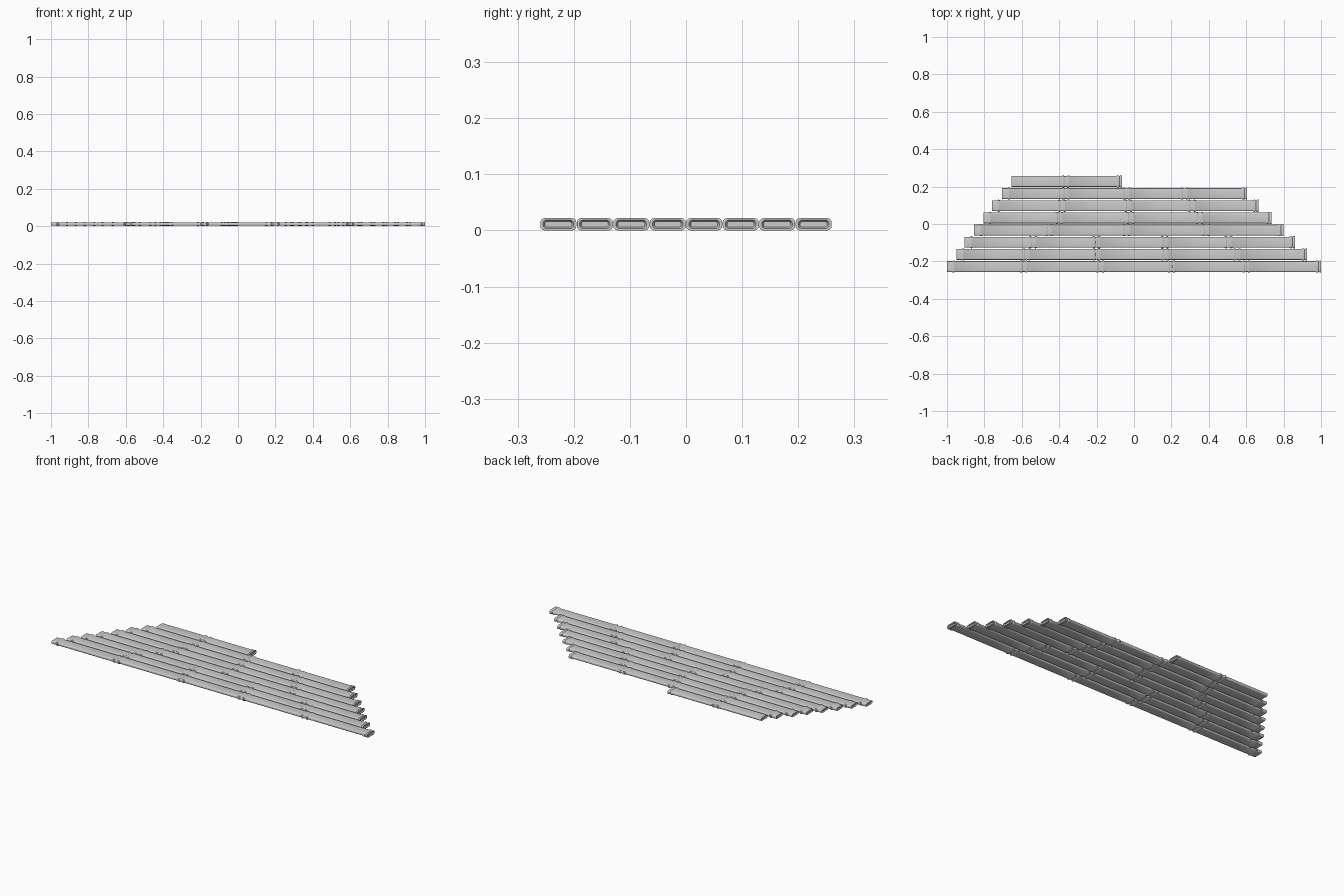
import bpy, bmesh, math

cube = bpy.data.objects.get("Cube")
if cube:
    bpy.data.objects.remove(cube, do_unlink=True)

grey = bpy.data.materials.new("pale_grey")
grey.use_nodes = True
COLOUR = (0.6, 0.6, 0.6, 1)
grey.diffuse_color = COLOUR
grey.node_tree.nodes["Principled BSDF"].inputs["Base Color"].default_value = COLOUR
grey.node_tree.nodes["Principled BSDF"].inputs["Roughness"].default_value = 0.8

PITCH, MID_Z = 0.065, 0.011
BODY, RIM, GROOVE = (0.029, 0.0083), (0.0322, 0.011), (0.0285, 0.0085)


def ring(bm, x, y, size, steps=4):
    """Rounded-rectangle cross-section standing across x."""
    half_w, half_h = size
    r = half_h * 0.75
    verts = []
    for corner, (sy, sz) in enumerate([(1, 1), (-1, 1), (-1, -1), (1, -1)]):
        for k in range(steps + 1):
            a = math.pi / 2 * (corner + k / steps)
            verts.append(bm.verts.new((x, y + sy * (half_w - r) + r * math.cos(a),
                                       MID_Z + sz * (half_h - r) + r * math.sin(a))))
    return verts


def stations(left, right, nodes, left_collar):
    """Positions and sizes along one cane, with a double rim at each node."""
    out = [(left + 0.006, (0.024, 0.005)), (left, (0.027, 0.0075)), (left, BODY)]
    if left_collar:
        nodes = [left + 0.036] + nodes
    for n in nodes:
        single = left_collar and n == nodes[0]
        centres = [n] if single else [n - 0.014, n + 0.014]
        for i, c in enumerate(centres):
            if i:
                out.append((n, GROOVE))
            out += [(c - 0.007, BODY), (c - 0.003, RIM), (c + 0.003, RIM), (c + 0.007, BODY)]
    # closing collar and recessed end
    out += [(right - 0.03, BODY), (right - 0.024, RIM), (right - 0.018, RIM),
            (right - 0.013, GROOVE), (right - 0.006, RIM), (right, RIM),
            (right, (0.027, 0.0075)), (right - 0.006, (0.024, 0.005))]
    return out


def cane(name, y, left, right, nodes, left_collar=True):
    bm = bmesh.new()
    rings = [ring(bm, x, y, s) for x, s in stations(left, right, nodes, left_collar)]
    for a, b in zip(rings, rings[1:]):
        for i in range(len(a)):
            j = (i + 1) % len(a)
            bm.faces.new((a[i], a[j], b[j], b[i]))
    bm.faces.new(rings[0])
    bm.faces.new(rings[-1])
    bmesh.ops.recalc_face_normals(bm, faces=bm.faces)
    mesh = bpy.data.meshes.new(name)
    bm.to_mesh(mesh)
    bm.free()
    mesh.materials.append(grey)
    obj = bpy.data.objects.new(name, mesh)
    bpy.context.collection.objects.link(obj)
    return obj


# Rows from back to front: left end, right end, node positions
ROWS = [
    (-0.655, -0.065, [-0.365]),
    (-0.705, 0.605, [-0.365, -0.04, 0.27]),
    (-0.76, 0.665, [-0.385, -0.03, 0.31]),
    (-0.805, 0.735, [-0.40, -0.02, 0.35]),
    (-0.855, 0.80, [-0.455, -0.04, 0.385]),
    (-0.905, 0.86, [-0.54, -0.20, 0.165, 0.505]),
    (-0.95, 0.925, [-0.575, -0.20, 0.165, 0.55]),
    (-1.0, 1.0, [-0.59, -0.18, 0.20, 0.60]),
]

canes = [cane(f"cane_row_{i + 1}", (3.5 - i) * PITCH, left, right, nodes, i > 0)
         for i, (left, right, nodes) in enumerate(ROWS)]

bpy.ops.object.select_all(action="DESELECT")
for obj in canes:
    obj.select_set(True)
bpy.context.view_layer.objects.active = canes[0]
bpy.ops.object.shade_smooth_by_angle(angle=math.radians(35))
